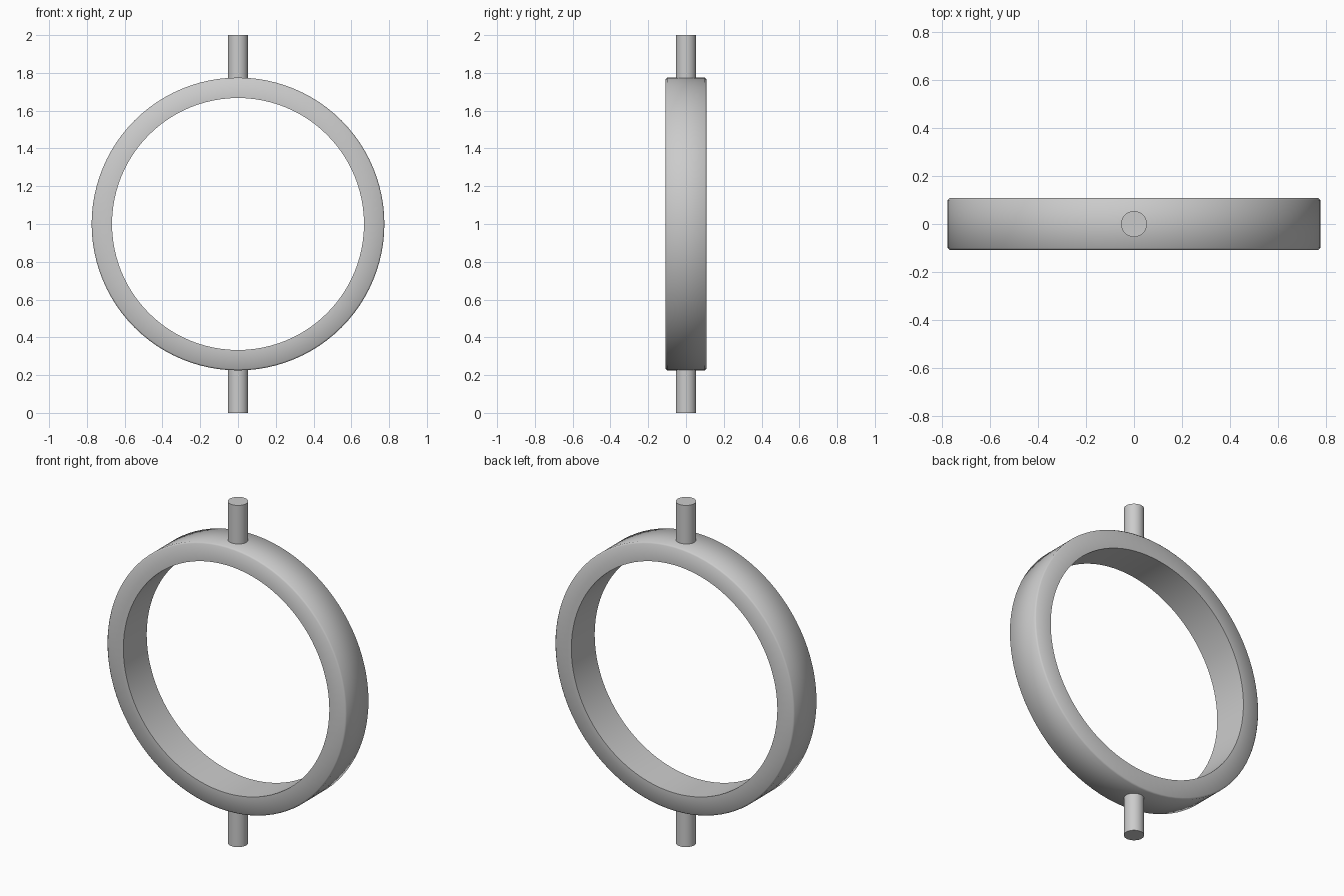
import bpy
import bmesh
from math import cos, sin, radians, tau
from mathutils import Vector

cube = bpy.data.objects.get("Cube")
if cube:
    bpy.data.objects.remove(cube, do_unlink=True)

CENTRE = 1.0
OUTER, INNER, HALF_WIDTH = 0.775, 0.667, 0.108
BEVEL = 0.008
PIN_RADIUS = 0.054
SEGMENTS = 96

metal = bpy.data.materials.new("grey_metal")
metal.use_nodes = True
colour = (0.6, 0.6, 0.6, 1)
metal.diffuse_color = colour
metal.node_tree.nodes["Principled BSDF"].inputs["Base Color"].default_value = colour


def finish(bm, name):
    bmesh.ops.recalc_face_normals(bm, faces=bm.faces)
    mesh = bpy.data.meshes.new(name)
    bm.to_mesh(mesh)
    bm.free()
    mesh.materials.append(metal)
    obj = bpy.data.objects.new(name, mesh)
    bpy.context.collection.objects.link(obj)
    bpy.ops.object.select_all(action="DESELECT")
    obj.select_set(True)
    bpy.context.view_layer.objects.active = obj
    bpy.ops.object.shade_smooth_by_angle(angle=radians(50))
    return obj


# Ring: a rectangular section with softened outer rims, turned about the y axis
section = [(INNER, -HALF_WIDTH), (OUTER - BEVEL, -HALF_WIDTH), (OUTER, BEVEL - HALF_WIDTH),
           (OUTER, HALF_WIDTH - BEVEL), (OUTER - BEVEL, HALF_WIDTH), (INNER, HALF_WIDTH)]
bm = bmesh.new()
loops = []
for i in range(SEGMENTS):
    a = tau * i / SEGMENTS
    loops.append([bm.verts.new((r * cos(a), y, CENTRE + r * sin(a))) for r, y in section])
for i, loop in enumerate(loops):
    following = loops[(i + 1) % SEGMENTS]
    for j in range(len(section)):
        k = (j + 1) % len(section)
        bm.faces.new((loop[j], loop[k], following[k], following[j]))
finish(bm, "ring")

# Pivot pins: short cylinders seated in the ring wall, above and below
seat = (OUTER + INNER) / 2
for name, side in (("upper_pin", 1), ("lower_pin", -1)):
    bm = bmesh.new()
    bmesh.ops.create_cone(bm, cap_ends=True, segments=32, radius1=PIN_RADIUS,
                          radius2=PIN_RADIUS, depth=CENTRE - seat)
    bmesh.ops.translate(bm, verts=bm.verts,
                        vec=Vector((0, 0, CENTRE + side * (CENTRE + seat) / 2)))
    finish(bm, name)
